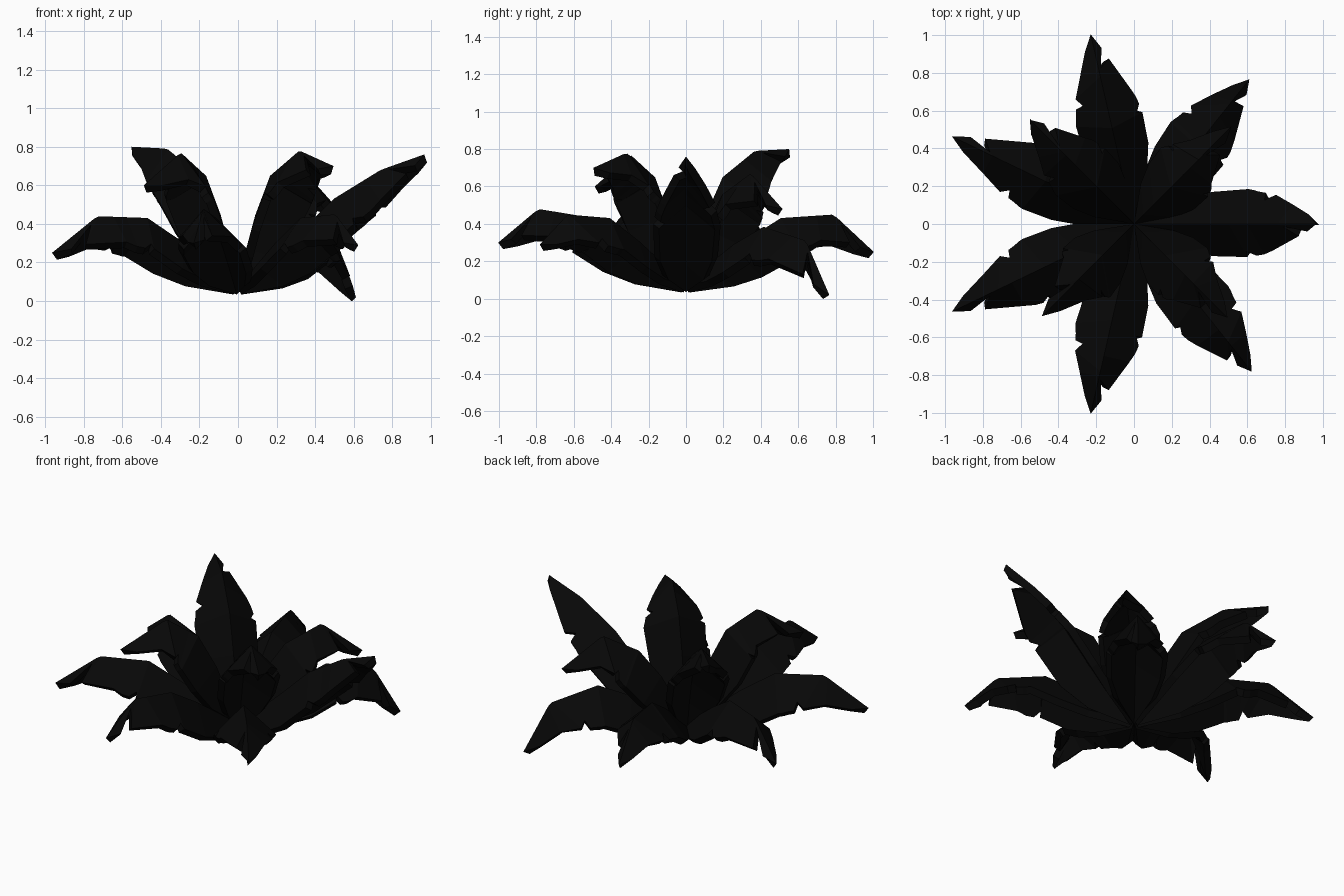
import bpy
import bmesh
from math import cos, sin, radians
from mathutils import Vector

cube = bpy.data.objects.get("Cube")
if cube:
    bpy.data.objects.remove(cube, do_unlink=True)

# One very dark colour
COLOUR = (0.0022, 0.0022, 0.0022, 1)
leaf_black = bpy.data.materials.new("leaf_black")
leaf_black.use_nodes = True
leaf_black.diffuse_color = COLOUR
shader = leaf_black.node_tree.nodes["Principled BSDF"]
shader.inputs["Base Color"].default_value = COLOUR

# Leaf outline: position along the leaf, and (position, half width) per side
RIDGE = [0, .17, .32, .52, .54, .6, .64, .71, .79, .815, .91, 1]
START = [(0, 0), (.17, .125), (.32, .17)]
FULL_SIDE = START + [(.52, .185), (.56, .18), (.6, .172), (.655, .165), (.67, .125),
                     (.73, .155), (.85, .105), (.95, .05), (1, 0)]
TORN_SIDE = START + [(.52, .175), (.535, .145), (.59, .168), (.65, .16), (.72, .14),
                     (.895, .065), (.835, .012), (.945, .04), (1, 0)]
KNOTS = [0, .25, .5, .8, 1]
BASE = (0, .07)
FOLD = .95
THICKNESS = .045


def along(path, t):
    """Point and smoothly turning downward normal on the ridge at t."""
    i = max(k for k in range(len(KNOTS) - 1) if KNOTS[k] <= t)
    mix = (t - KNOTS[i]) / (KNOTS[i + 1] - KNOTS[i])

    def heading(k):
        return (path[min(k + 1, len(path) - 1)] - path[max(k - 1, 0)]).normalized()

    d = heading(i).lerp(heading(i + 1), mix).normalized()
    return path[i].lerp(path[i + 1], mix), Vector((d.y, -d.x))


def make_leaf(name, angle, points, torn_clockwise):
    path = [Vector(p) for p in [BASE] + points]
    a = radians(angle)
    out, side = Vector((cos(a), sin(a), 0)), Vector((-sin(a), cos(a), 0))
    bm = bmesh.new()

    def vert(t, w):
        p, down = along(path, t)
        p = p + down * abs(w) * FOLD
        return bm.verts.new(out * p.x + side * w + Vector((0, 0, p.y)))

    ridge = [vert(t, 0) for t in RIDGE]
    for sign in (1, -1):
        torn = (sign < 0) == torn_clockwise
        outline = TORN_SIDE if torn else FULL_SIDE
        edge = [vert(t, w * sign) for t, w in outline[1:-1]]
        edge = [ridge[0]] + edge + [ridge[-1]]
        for i in range(len(ridge) - 1):
            loop = [ridge[i], ridge[i + 1], edge[i + 1], edge[i]]
            loop = list(dict.fromkeys(loop))
            bm.faces.new(loop if sign > 0 else loop[::-1])

    mesh = bpy.data.meshes.new(name)
    bm.to_mesh(mesh)
    bm.free()
    mesh.materials.append(leaf_black)
    leaf = bpy.data.objects.new(name, mesh)
    bpy.context.collection.objects.link(leaf)
    solid = leaf.modifiers.new("thickness", "SOLIDIFY")
    solid.thickness = THICKNESS
    solid.offset = -1


def arch(hump, tip_radius, tip_height):
    return [(.25, .26), (.5, .43), (.81, hump), (tip_radius, tip_height)]


# Outer ring of seven arching leaves
raised = [(.24, .28), (.48, .52), (.74, .68), (.965, .76)]
drooping = [(.25, .25), (.51, .39), (.82, .31), (.98, .02)]
outer = [("outer_leaf_left", raised, True),
         ("outer_leaf_back_left", drooping, True),
         ("outer_leaf_back", arch(.45, 1.03, .25), True),
         ("outer_leaf_back_right", arch(.44, 1.07, .25), True),
         ("outer_leaf_front_right", arch(.44, 1.07, .25), False),
         ("outer_leaf_front", arch(.48, 1.03, .3), False),
         ("outer_leaf_front_left", arch(.45, 1, .29), True)]
for i, (name, path, torn) in enumerate(outer):
    make_leaf(name, i * 360 / len(outer), path, torn)

# Inner ring of four upright leaves with bent tips
inner = [("inner_leaf_back_left", [(.1, .32), (.26, .55), (.49, .67), (.73, .48)]),
         ("inner_leaf_back_right", [(.1, .36), (.26, .64), (.52, .79), (.78, .8)]),
         ("inner_leaf_front_right", [(.09, .37), (.22, .64), (.42, .77), (.69, .6)]),
         ("inner_leaf_front_left", [(.09, .37), (.22, .64), (.45, .78), (.7, .7)])]
for i, (name, path) in enumerate(inner):
    make_leaf(name, 45 + i * 90, path, True)
